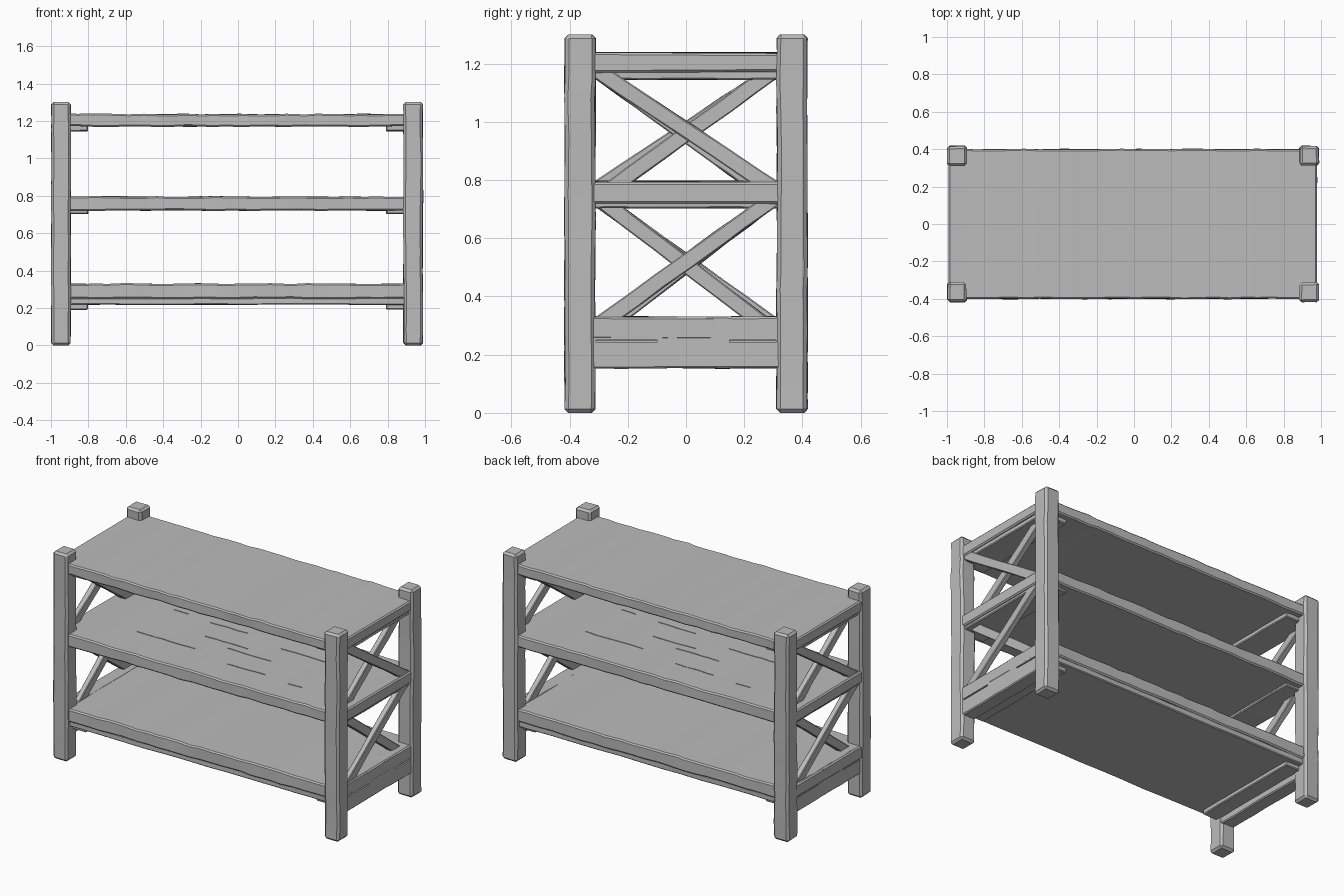
import bpy, bmesh, math, random
from mathutils import Vector, Matrix

random.seed(4)
if "Cube" in bpy.data.objects:
    bpy.data.objects.remove(bpy.data.objects["Cube"])

wood = bpy.data.materials.new("plain grey wood")
wood.use_nodes = True
GREY = (0.5, 0.5, 0.5, 1)
wood.diffuse_color = GREY
wood.node_tree.nodes["Principled BSDF"].inputs["Base Color"].default_value = GREY


def beam(name, lo, hi, cuts=0, wobble=0.0, bevel=0.008, matrix=None):
    """Box from lo to hi, cut across its longest side, with worn, uneven edges."""
    lo, hi = Vector(lo), Vector(hi)
    size = hi - lo
    axis = max(range(3), key=lambda i: size[i])
    bm = bmesh.new()
    bmesh.ops.create_cube(bm, size=1)
    for v in bm.verts:
        v.co = Vector([c * s for c, s in zip(v.co, size)]) + (lo + hi) / 2
    normal = Vector([float(i == axis) for i in range(3)])
    for k in range(1, cuts + 1):
        point = lo + normal * (size[axis] * (k + random.uniform(-.3, .3)) / (cuts + 1))
        bmesh.ops.bisect_plane(bm, geom=bm.verts[:] + bm.edges[:] + bm.faces[:],
                               plane_co=point, plane_no=normal)
    for v in bm.verts:
        for i in range(3):
            if i != axis:
                v.co[i] += random.uniform(-wobble, wobble)
    if matrix:
        bm.transform(matrix)
    mesh = bpy.data.meshes.new(name)
    bm.to_mesh(mesh)
    bm.free()
    mesh.materials.append(wood)
    obj = bpy.data.objects.new(name, mesh)
    bpy.context.collection.objects.link(obj)
    bpy.context.view_layer.objects.active = obj
    for o in bpy.context.selected_objects:
        o.select_set(False)
    obj.select_set(True)
    if bevel:
        mod = obj.modifiers.new("worn edges", "BEVEL")
        mod.width = bevel
        mod.segments = 1
        mod.angle_limit = math.radians(40)
        bpy.ops.object.modifier_apply(modifier=mod.name)
        bpy.ops.object.shade_smooth_by_angle(angle=math.radians(30))
    return obj


def split(obj, lo, hi):
    """Carve a thin drying crack into a board."""
    cutter = beam("crack_cutter", lo, hi, bevel=0)
    cutter.hide_render = True
    bpy.context.view_layer.objects.active = obj
    mod = obj.modifiers.new("crack", "BOOLEAN")
    mod.operation, mod.solver, mod.object = "DIFFERENCE", "EXACT", cutter
    bpy.ops.object.modifier_apply(modifier=mod.name)
    bpy.data.objects.remove(cutter)


def brace(name, x, start, end, turn):
    """Diagonal bar in the end frame, from (y, z) start to end."""
    a, b = Vector((x, *start)), Vector((x, *end))
    d = b - a
    place = Matrix.Translation((a + b) / 2) @ Matrix.Rotation(math.atan2(d.z, d.y), 4, "X")
    half = d.length / 2
    return beam(name, (-.018, -half, -.027), (.018, half, .027), 5, .002, .004, turn @ place)


# Shelves
X0, X1 = -.993, .978
shelf_heights = {"bottom": (.25, .33), "middle": (.72, .795), "top": (1.17, 1.237)}
shelves = {}
for level, (z0, z1) in shelf_heights.items():
    shelves[level] = beam(level + "_shelf", (X0, -.4, z0), (X1, .4, z1), 24, .003, .008)
beam("bottom_shelf_underboard", (X0 + .01, -.39, .217), (X1 - .01, .39, .255), 12, .002, .005)

# Drying cracks on the middle shelf, the same when turned half round
for x, y, length in ((-.55, .22, .1), (-.2, .2, .26), (.4, .14, .4), (.1, -.03, .3)):
    for s in (1, -1):
        cx = s * x
        split(shelves["middle"], (cx - length / 2, s * y - .003, .787),
              (cx + length / 2, s * y + .003, .82))

# The two end frames, the second turned half round
for side, angle in (("left", 0), ("right", math.pi)):
    turn = Matrix.Translation((-.005, 0, 0)) @ Matrix.Rotation(angle, 4, "Z")
    for end, s in (("front", -1), ("back", 1)):
        y0, y1 = sorted((s * .312, s * .417))
        beam(f"{side}_{end}_leg", (.89, y0, 0), (.993, y1, 1.3), 9, .003, .013, turn)

    # Cleats under the shelves and the deep board at the foot
    for level, z0, z1 in (("bottom", .192, .23), ("middle", .703, .73), ("top", 1.145, 1.18)):
        beam(f"{side}_{level}_cleat", (.797, -.36, z0), (.97, .36, z1), 6, .002, .005, turn)
    board = beam(f"{side}_foot_board", (.895, -.34, .153), (.983, .34, .33), 6, .002, .006, turn)
    out = 1 if angle == 0 else -1
    x0, x1 = sorted((out * .965, out * 1.02))
    for y0, y1 in ((-.31, -.1), (.15, .31)):
        ya, yb = sorted((out * y0, out * y1))
        split(board, (x0, ya, .242), (x1, yb, .25))

    # Crossed braces, one bar in front of the other
    brace(side + "_upper_outer_brace", .955, (-.32, 1.185), (.31, .765), turn)
    brace(side + "_upper_inner_brace", .918, (-.28, .755), (.31, 1.18), turn)
    brace(side + "_lower_outer_brace", .955, (-.31, .295), (.30, .735), turn)
    brace(side + "_lower_inner_brace", .918, (-.29, .73), (.28, .295), turn)
